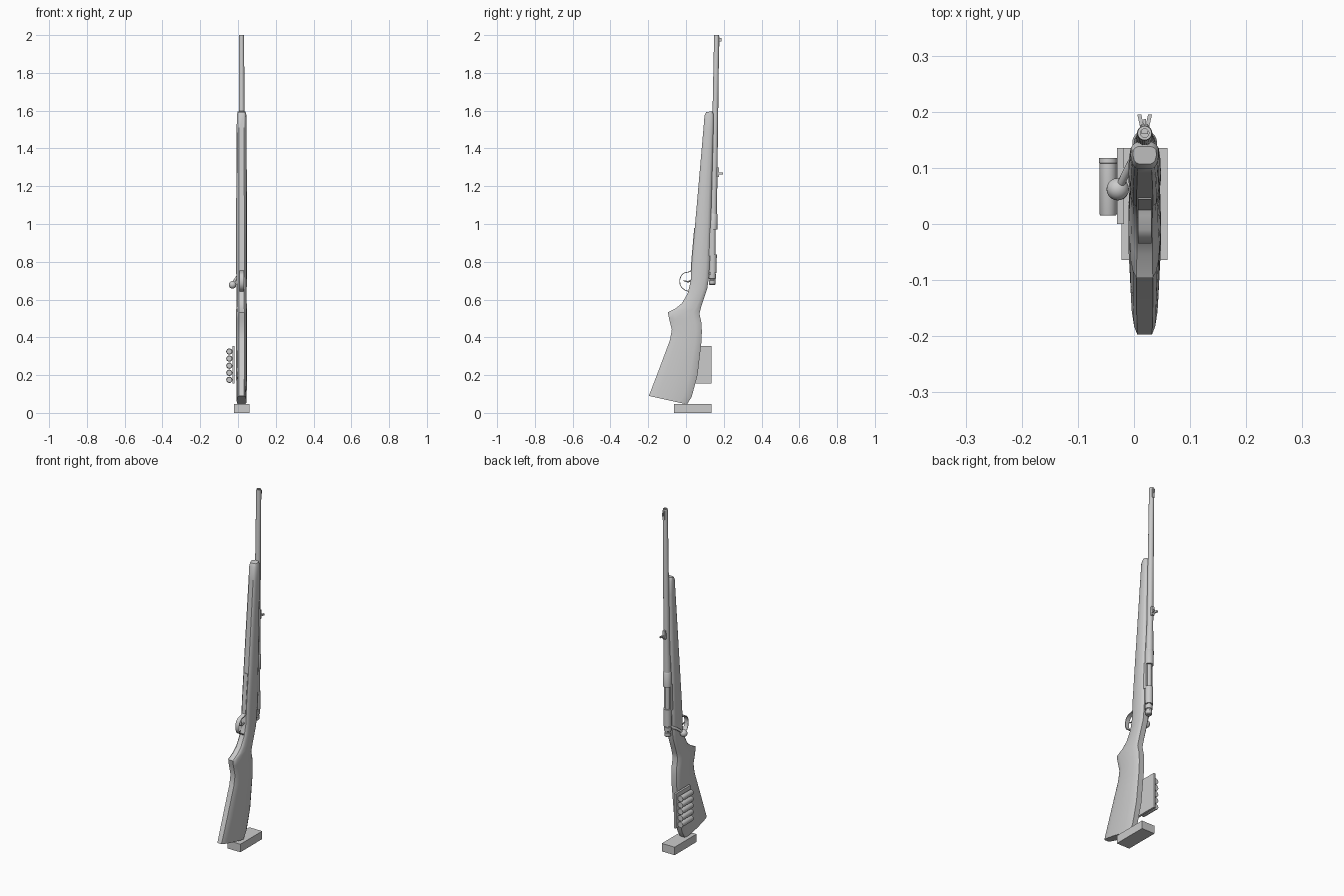
import bpy, bmesh, math
from mathutils import Vector

cube = bpy.data.objects.get("Cube")
if cube:
    bpy.data.objects.remove(cube, do_unlink=True)

CX = 0.019  # centre plane of the long body

gray = bpy.data.materials.new("plain gray")
gray.use_nodes = True
gray.diffuse_color = (0.6, 0.6, 0.6, 1)
gray.node_tree.nodes["Principled BSDF"].inputs["Base Color"].default_value = (0.6, 0.6, 0.6, 1)


def finish(name, bm, smooth=True):
    bmesh.ops.recalc_face_normals(bm, faces=bm.faces)
    mesh = bpy.data.meshes.new(name)
    bm.to_mesh(mesh)
    bm.free()
    obj = bpy.data.objects.new(name, mesh)
    bpy.context.collection.objects.link(obj)
    mesh.materials.append(gray)
    if smooth:
        bpy.ops.object.select_all(action="DESELECT")
        obj.select_set(True)
        bpy.context.view_layer.objects.active = obj
        bpy.ops.object.shade_smooth_by_angle(angle=math.radians(32))
    return obj


def loft(name, rings, smooth=True):
    """Skin a list of point rings and cap both ends."""
    bm = bmesh.new()
    loops = [[bm.verts.new(p) for p in ring] for ring in rings]
    for a, b in zip(loops, loops[1:]):
        for i in range(len(a)):
            j = (i + 1) % len(a)
            bm.faces.new((a[i], a[j], b[j], b[i]))
    bm.faces.new(loops[0])
    bm.faces.new(loops[-1])
    return finish(name, bm, smooth)


def tube(name, path, sides=20):
    """Round part along a path of (point, radius)."""
    axis = (Vector(path[-1][0]) - Vector(path[0][0])).normalized()
    turn = Vector((0, 0, 1)).rotation_difference(axis)
    rings = []
    for point, r in path:
        rings.append([Vector(point) + turn @ Vector((r * math.cos(k * math.tau / sides),
                      r * math.sin(k * math.tau / sides), 0)) for k in range(sides)])
    return loft(name, rings)


def box(name, x, y, z):
    return loft(name, [[(x[0], y[0], h), (x[1], y[0], h), (x[1], y[1], h), (x[0], y[1], h)]
                       for h in z], False)


# Stock: each station pairs an underside point with a comb point (y, z)
stations = [
    ((-0.197, 0.09), (0.005, 0.045), 0.026),
    ((-0.187, 0.115), (0.03, 0.085), 0.027),
    ((-0.145, 0.225), (0.061, 0.20), 0.029),
    ((-0.085, 0.385), (0.081, 0.37), 0.029),
    ((-0.075, 0.44), (0.084, 0.43), 0.029),
    ((-0.09, 0.50), (0.081, 0.48), 0.029),
    ((-0.096, 0.532), (0.071, 0.525), 0.029),
    ((-0.055, 0.553), (0.080, 0.56), 0.028),
    ((-0.022, 0.58), (0.093, 0.60), 0.027),
    ((0.010, 0.635), (0.113, 0.66), 0.027),
    ((0.025, 0.70), (0.121, 0.72), 0.028),
    ((0.031, 0.81), (0.126, 0.81), 0.029),
    ((0.050, 1.02), (0.132, 1.02), 0.029),
    ((0.092, 1.50), (0.145, 1.50), 0.026),
    ((0.098, 1.575), (0.146, 1.58), 0.025),
    ((0.107, 1.592), (0.138, 1.597), 0.021),
]
half = [(0, 0.5), (0.07, 0.72), (0.2, 0.88), (0.5, 1), (0.8, 0.97), (0.93, 0.8), (1, 0.55)]
section = half + [(t, -w) for t, w in reversed(half)]
loft("stock", [[(CX + w * hw, a[0] + t * (b[0] - a[0]), a[1] + t * (b[1] - a[1]))
                for t, w in section] for a, b, hw in stations])

# Barrel with a recessed muzzle
tube("barrel", [((CX, y, z), r) for y, z, r in (
    (0.144, 1.0, 0.020), (0.146, 1.1, 0.019), (0.149, 1.2, 0.0165), (0.162, 1.99, 0.0135),
    (0.162, 2.0, 0.0125), (0.162, 2.0, 0.0075), (0.162, 1.96, 0.0075))], 24)

# Receiver: rear bridge, front ring, lower rails and the bolt between them
tube("receiver_bridge", [((CX, 0.141, 0.74), 0.021), ((CX, 0.142, 0.84), 0.021)], 24)
tube("receiver_ring", [((CX, 0.144, 0.97), 0.022), ((CX, 0.145, 1.05), 0.022),
                       ((CX, 0.145, 1.055), 0.019)], 24)
box("receiver_rails", (CX - 0.021, CX + 0.021), (0.115, 0.144), (0.83, 0.98))
tube("bolt_body", [((CX, 0.141, 0.70), 0.014), ((CX, 0.142, 0.98), 0.014)])
tube("bolt_shroud", [((CX, 0.139, z), r) for z, r in (
    (0.678, 0.013), (0.682, 0.017), (0.700, 0.018), (0.703, 0.014), (0.709, 0.014),
    (0.712, 0.019), (0.735, 0.020))])

# Bolt handle and knob
tube("bolt_handle", [((CX - 0.008, 0.135, 0.735), 0.009), ((-0.012, 0.095, 0.71), 0.007),
                     ((-0.028, 0.062, 0.68), 0.007)], 14)
bm = bmesh.new()
bmesh.ops.create_uvsphere(bm, u_segments=20, v_segments=12, radius=0.02)
bmesh.ops.translate(bm, verts=bm.verts, vec=(-0.029, 0.062, 0.678))
finish("bolt_knob", bm)

# Trigger guard: a flat band bent around the trigger
bend = [(0.035, 0.755), (0.015, 0.746), (-0.010, 0.741), (-0.025, 0.728), (-0.033, 0.705),
        (-0.032, 0.682), (-0.022, 0.662), (-0.005, 0.650), (0.016, 0.642)]
rings = []
for i, (y, z) in enumerate(bend):
    a, b = bend[max(i - 1, 0)], bend[min(i + 1, len(bend) - 1)]
    n = Vector((0, a[1] - b[1], b[0] - a[0])).normalized() * 0.002
    c = Vector((CX, y, z))
    w = Vector((0.012, 0, 0))
    rings.append([c - w - n, c + w - n, c + w + n, c - w + n])
loft("trigger_guard", rings)
tube("trigger", [((CX, 0.035, 0.705), 0.005), ((CX, 0.010, 0.694), 0.0045),
                 ((CX, -0.012, 0.700), 0.003)], 10)

# Floor plate set into the underside
loft("floor_plate", [[(CX + sx * 0.012, y + dy, z) for sx, dy in
                      ((-1, -0.003), (1, -0.003), (1, 0.01), (-1, 0.01))]
                     for y, z in ((0.028, 0.755), (0.0315, 0.81), (0.0465, 0.98))], False)

# Sights
box("front_sight_base", (CX - 0.006, CX + 0.006), (0.160, 0.178), (1.94, 1.992))
box("front_sight_blade", (CX - 0.002, CX + 0.002), (0.175, 0.187), (1.965, 1.985))
box("rear_sight_base", (CX - 0.008, CX + 0.008), (0.155, 0.176), (1.25, 1.30))
for side, label in ((1, "left"), (-1, "right")):
    loft("rear_sight_wing_" + label, [[(CX + side * x, y, z) for x, y in
         ((0.001, 0.172), (0.008, 0.172), (0.013, 0.195), (0.006, 0.195))]
         for z in (1.262, 1.272)], False)

# Cartridge holder beside the butt
box("holder_plate", (-0.030, -0.018), (0.0, 0.135), (0.155, 0.355))
for i in range(5):
    z = 0.175 + i * 0.0375
    tube("cartridge_%d" % (i + 1), [((-0.046, y, z), r) for y, r in (
        (0.015, 0.014), (0.018, 0.0155), (0.108, 0.0155), (0.109, 0.0165), (0.118, 0.0165))], 16)

# Foot block under the butt
box("foot_block", (-0.022, 0.060), (-0.064, 0.135), (0.0, 0.046))
